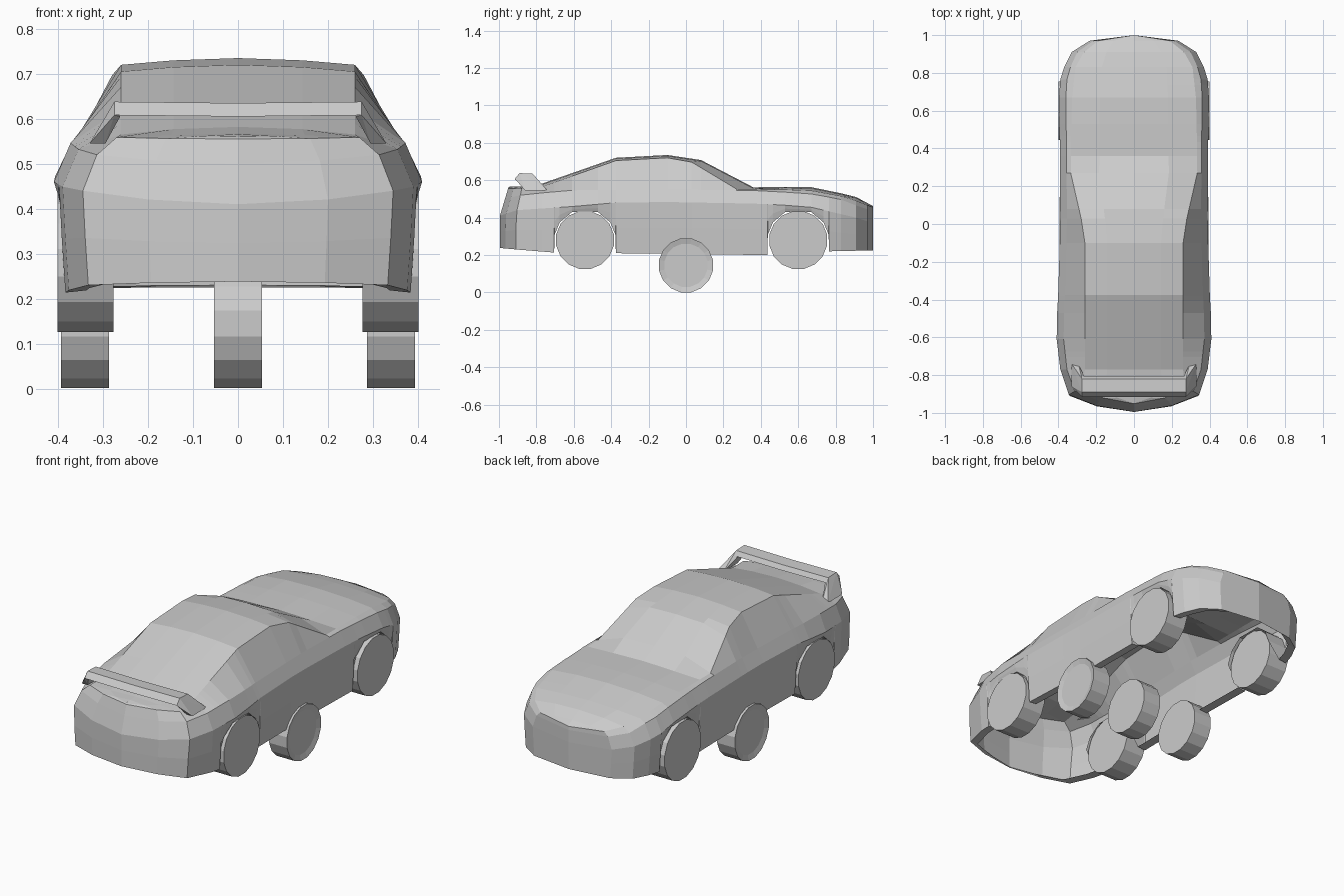
import bpy, bmesh, math
from mathutils import Matrix

if "Cube" in bpy.data.objects:
    bpy.data.objects.remove(bpy.data.objects["Cube"])

ARCHES = (-0.54, 0.60)          # wheel positions along the car
ARCH_R, AXLE_Z = 0.165, 0.28


def finish(name, bm):
    mesh = bpy.data.meshes.new(name)
    bm.to_mesh(mesh)
    bm.free()
    obj = bpy.data.objects.new(name, mesh)
    bpy.context.collection.objects.link(obj)
    return obj


def mirror(obj):
    mod = obj.modifiers.new("mirror", 'MIRROR')
    mod.use_clip = True
    mod.merge_threshold = 0.0005


def interp(curve, y):
    for (a, va), (b, vb) in zip(curve, curve[1:]):
        if y <= b:
            return va + (vb - va) * max(0, (y - a) / (b - a))
    return curve[-1][1]


# Body outline curves, each (y, value)
half_width = [(-.995, 0), (-.965, .20), (-.91, .345), (-.77, .39), (-.58, .413), (-.35, .40), (0, .39),
              (.45, .393), (.65, .398), (.765, .39), (.83, .37), (.91, .33), (.97, .235), (1, 0)]
floor_z = [(-.995, .238), (-.91, .23), (-.7, .213), (-.375, .21), (.435, .20), (.765, .22), (1, .225)]
belt_z = [(-.995, .41), (-.91, .44), (-.6, .46), (-.3, .487), (.37, .475), (.65, .46), (.91, .40), (1, .37)]
shoulder_z = [(-.995, .50), (-.91, .52), (-.6, .547), (0, .55), (.36, .545), (.65, .53), (.82, .50),
              (.91, .465), (1, .435)]
edge_x = [(-.995, 0), (-.965, .16), (-.91, .27), (-.77, .26), (-.1, .26), (.03, .28), (.27, .335),
          (.65, .33), (.83, .31), (.91, .265), (.97, .19), (1, 0)]
edge_z = [(-.995, .555), (-.77, .565), (-.375, .705), (-.1, .72), (.03, .697), (.27, .553), (.65, .548),
          (.83, .515), (.91, .49), (1, .455)]
top_z = [(-.995, .565), (-.8, .572), (-.77, .582), (-.375, .72), (-.1, .735), (.08, .708), (.36, .562),
         (.65, .567), (.83, .53), (.91, .51), (1, .462)]


def section(y):
    """Half cross-section from the inner sill lip up to the roof centre."""
    w = interp(half_width, y)
    zb, lip = interp(floor_z, y), 0.06
    for c in ARCHES:
        d = abs(y - c)
        if d < ARCH_R - 0.001:
            zb, lip = AXLE_Z + math.sqrt(ARCH_R ** 2 - d * d), 0.13
    belt = max(interp(belt_z, y), zb + 0.015)
    ex, zt = interp(edge_x, y), interp(top_z, y)
    pts = [(max(0, w - lip), zb + 0.005), (w * .965, zb), (w * .985, (zb + belt) / 2), (w, belt),
           (w * .91, interp(shoulder_z, y)), (ex, interp(edge_z, y)), (ex * .55, zt - .005), (0, zt)]
    lean = min(1, max(0, (-.8 - y) / .15)) * .3     # tail leans forward near the top
    return [(x, y + lean * max(0, z - .41), z) for x, z in pts]


# Body shell, open underneath
stations = [-.995, -.965, -.91, -.77, -.1, .03, .08, .27, .36, .83, .91, .97, 1]
for c in ARCHES:
    stations += [c - ARCH_R * math.cos(math.radians(a))
                 for a in (0, 10, 35, 65, 115, 145, 170, 180)]
bm = bmesh.new()
rows = [[bm.verts.new(p) for p in section(y)] for y in sorted(stations)]
for r, s in zip(rows, rows[1:]):
    for i in range(len(r) - 1):
        bm.faces.new((r[i], s[i], s[i + 1], r[i + 1]))
bmesh.ops.remove_doubles(bm, verts=bm.verts, dist=0.0005)
bmesh.ops.dissolve_degenerate(bm, edges=bm.edges, dist=0.0005)
mirror(finish("car_body", bm))


# Wheels
def wheel(name, x, y, z, radius, width, rim_side=0):
    bm = bmesh.new()
    turn = (Matrix.Translation((x, y, z)) @ Matrix.Rotation(math.pi / 2, 4, 'Y')
            @ Matrix.Rotation(math.pi / 16, 4, 'Z'))
    bmesh.ops.create_cone(bm, cap_ends=True, segments=16, radius1=radius, radius2=radius,
                          depth=width, matrix=turn)
    bm.normal_update()
    if rim_side:
        outer = [f for f in bm.faces if f.normal.x * rim_side > 0.9]
        bmesh.ops.inset_region(bm, faces=outer, thickness=0.03)
        bmesh.ops.translate(bm, verts=outer[0].verts, vec=(-0.008 * rim_side, 0, 0))
    finish(name, bm)


for side, label in ((-1, "left"), (1, "right")):
    for y, end in zip(ARCHES, ("rear", "front")):
        wheel(f"{end}_{label}_wheel", side * 0.339, y, AXLE_Z, 0.157, 0.124)
    wheel(f"lower_{label}_wheel", side * 0.34, 0, 0.145, 0.147, 0.107, side)
wheel("lower_middle_wheel", 0, 0, 0.145, 0.147, 0.107)


# Rear wing: blade and its two supports
def hull(name, points):
    bm = bmesh.new()
    for p in points:
        bm.verts.new(p)
    bmesh.ops.convex_hull(bm, input=bm.verts)
    mirror(finish(name, bm))


bm = bmesh.new()
blade = [(-.915, .608), (-.89, .638), (-.82, .635), (-.805, .612)]
inner = [bm.verts.new((0, y, z - .003)) for y, z in blade]
outer = [bm.verts.new((.275, y, z)) for y, z in blade]
for i in range(4):
    j = (i + 1) % 4
    bm.faces.new((inner[i], inner[j], outer[j], outer[i]))
bm.faces.new(outer)
bmesh.ops.recalc_face_normals(bm, faces=bm.faces)
mirror(finish("wing_blade", bm))

hull("wing_support",
     [(.275, y, z) for y, z in blade] + [(.262, -.90, .605), (.262, -.81, .605)]
     + [(x, y, .545) for x in (.295, .33) for y in (-.86, -.74)])
